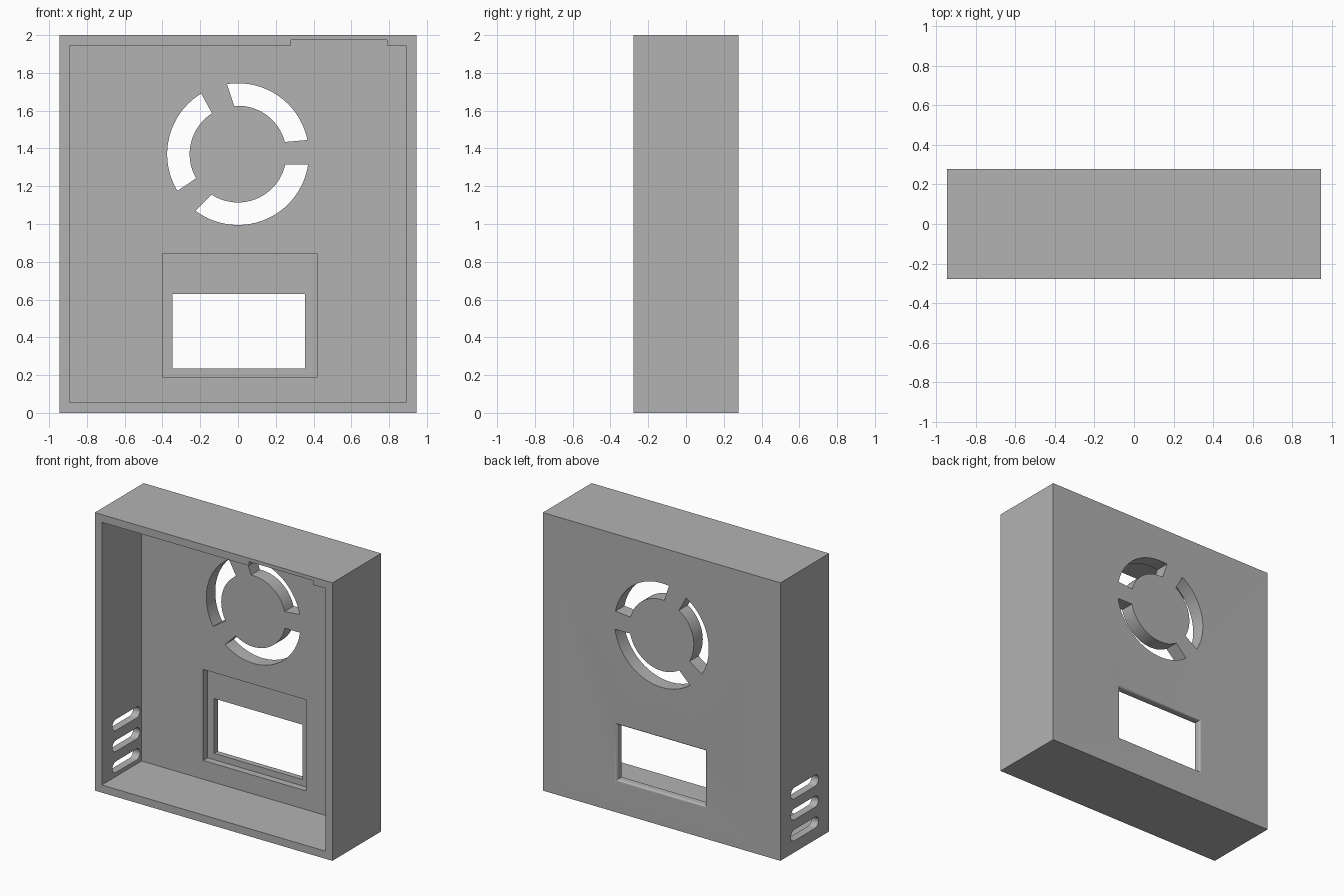
import bpy, bmesh
from math import radians, sin, cos, pi
from mathutils import Vector

old = bpy.data.objects.get("Cube")
if old:
    bpy.data.objects.remove(old, do_unlink=True)

# Case dimensions
HALF_W, HALF_D, HEIGHT, WALL = 0.945, 0.277, 2.0, 0.055
PANEL_Y = HALF_D - 0.102      # inner face of the back panel
RECESS_Y = PANEL_Y + 0.05     # floor of the screen recess

grey = bpy.data.materials.new("plain_grey")
grey.use_nodes = True
grey.diffuse_color = (0.448, 0.448, 0.448, 1)
grey.node_tree.nodes["Principled BSDF"].inputs["Base Color"].default_value = grey.diffuse_color


def loft(name, rings):
    """Closed solid through rings of equal point count."""
    bm = bmesh.new()
    loops = [[bm.verts.new(p) for p in ring] for ring in rings]
    for a, b in zip(loops, loops[1:]):
        for i in range(len(a)):
            j = (i + 1) % len(a)
            bm.faces.new((a[i], a[j], b[j], b[i]))
    bm.faces.new(loops[0])
    bm.faces.new(loops[-1])
    bmesh.ops.recalc_face_normals(bm, faces=bm.faces)
    mesh = bpy.data.meshes.new(name)
    bm.to_mesh(mesh)
    bm.free()
    mesh.materials.append(grey)
    obj = bpy.data.objects.new(name, mesh)
    bpy.context.collection.objects.link(obj)
    return obj


def rect(x0, x1, z0, z1, y, grow=0):
    x0, x1, z0, z1 = x0 - grow, x1 + grow, z0 - grow, z1 + grow
    return [(x0, y, z0), (x1, y, z0), (x1, y, z1), (x0, y, z1)]


def block(name, x0, x1, y0, y1, z0, z1):
    return loft(name, [rect(x0, x1, z0, z1, y) for y in (y0, y1)])


def cut(target, cutter):
    mod = target.modifiers.new("cut", 'BOOLEAN')
    mod.operation = 'DIFFERENCE'
    mod.solver = 'EXACT'
    mod.object = cutter
    bpy.context.view_layer.objects.active = target
    bpy.ops.object.modifier_apply(modifier=mod.name)
    bpy.data.objects.remove(cutter, do_unlink=True)


# Open-fronted shell
case = block("case", -HALF_W, HALF_W, -HALF_D, HALF_D, 0, HEIGHT)
inner = HALF_W - WALL
cut(case, block("cavity", -inner, inner, -1, PANEL_Y, WALL, HEIGHT - WALL))

# Shallow notch under the top wall
cut(case, block("top_notch", 0.28, 0.79, -1, PANEL_Y, 1.9, 1.975))

# Screen recess and window, rounded outward at the back
cut(case, block("screen_recess", -0.4, 0.417, 0, RECESS_Y, 0.19, 0.845))
window = (-0.347, 0.355, 0.236, 0.63)
R = 0.016
rings = [rect(*window, 0.0)]
for i in range(9):
    a = i / 8 * pi / 2
    rings.append(rect(*window, HALF_D - R + R * sin(a), R * (1 - cos(a))))
rings.append(rect(*window, 0.4, R))
cut(case, loft("window", rings))

# Three curved fan openings: outer start/end, inner start/end angles
CENTRE_Z, OUTER, INNER, STEPS = 1.37, 0.375, 0.256, 32


def arc(radius, start, end, y):
    angles = [radians(start + (end - start) * i / STEPS) for i in range(STEPS + 1)]
    return [(radius * cos(a), y, CENTRE_Z + radius * sin(a)) for a in angles]


for o0, o1, i0, i1 in ((11.5, 99, 14.5, 94.5), (121.3, 211.3, 122.5, 210),
                       (233, 351.5, 237, 347.6)):
    cut(case, loft("fan_opening", [arc(OUTER, o0, o1, y) + arc(INNER, i1, i0, y)
                                   for y in (0.1, 0.4)]))

# Three rounded vent slots through the right wall
SLOT_R, SLOT_HALF = 0.04, 0.157
for k in range(3):
    z = 0.124 + 0.151 * k
    profile = []
    for side in (1, -1):
        for i in range(13):
            a = -pi / 2 + pi * i / 12
            profile.append((side * (SLOT_HALF - SLOT_R + SLOT_R * cos(a)),
                            z + side * SLOT_R * sin(a)))
    cut(case, loft("vent_slot", [[(x, p, q) for p, q in profile] for x in (-1.1, -0.8)]))

# Smooth the curved walls, keep edges crisp
bpy.ops.object.select_all(action='DESELECT')
case.select_set(True)
bpy.context.view_layer.objects.active = case
bpy.ops.object.shade_smooth_by_angle(angle=radians(30))
